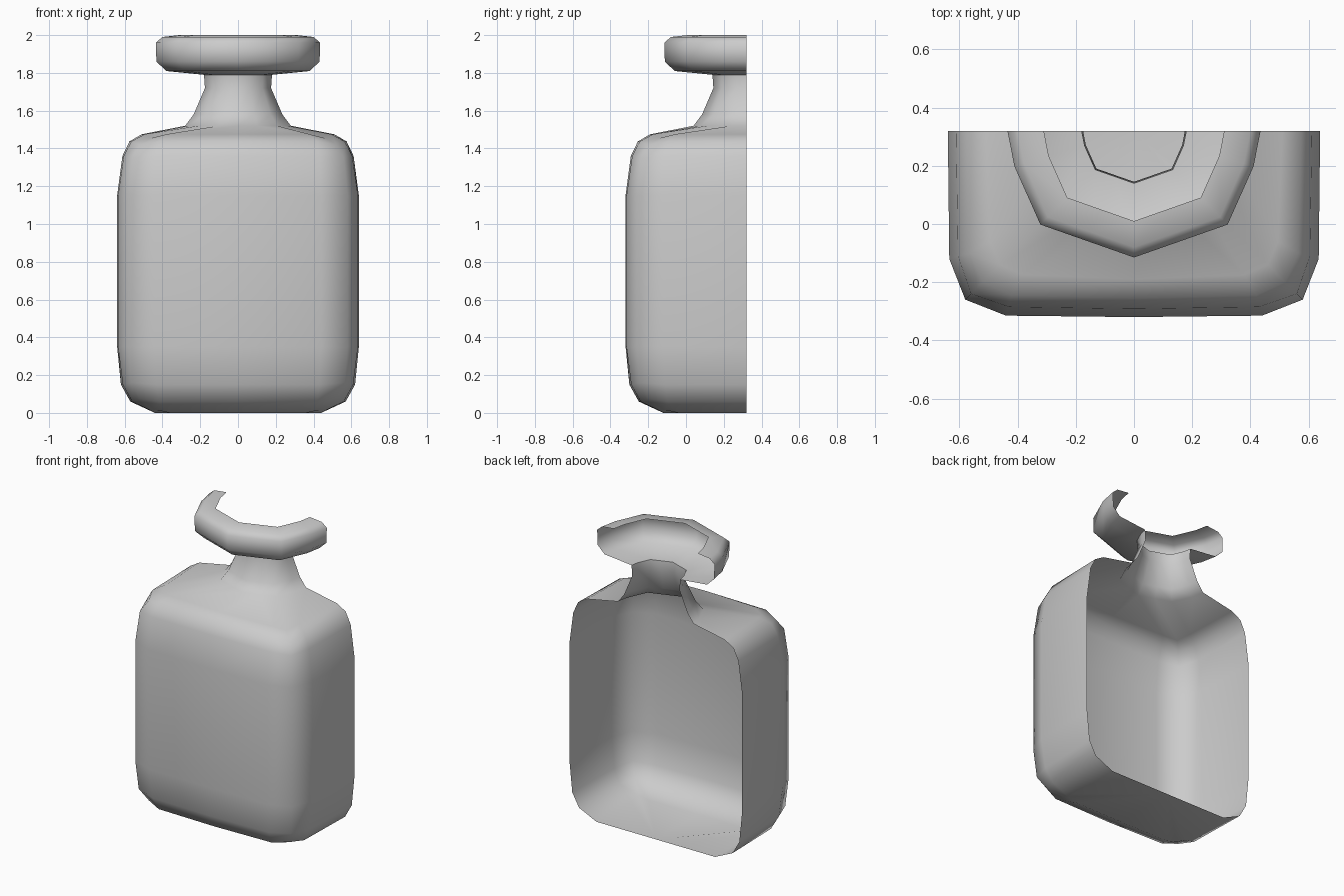
import bpy, bmesh, math

if "Cube" in bpy.data.objects:
    bpy.data.objects.remove(bpy.data.objects["Cube"])

CUT_Y = 0.32  # open back plane, also the bottle axis


def half_ring(bm, a, side_mid, diag, front_mid, z, z_diag):
    """Half section: side -> corner -> front -> corner -> side."""
    quarter = [(a, 0, z), (*side_mid, z), (diag, diag, z_diag), (*front_mid, z)]
    pts = quarter + [(0, a, z)] + [(-x, y, h) for x, y, h in reversed(quarter)]
    return [bm.verts.new((x, CUT_Y - y, h)) for x, y, h in pts]


def square_ring(bm, a, m, t, d, z, zd):
    return half_ring(bm, a, (m, t), d, (t, m), z, zd)


def round_ring(bm, a, z):
    return half_ring(bm, a, (0.945 * a, 0.28 * a), 0.74 * a,
                     (0.37 * a, 0.87 * a), z, z)


# Rounded square body: axis radius, side point, corner, height, corner height
body = [
    (.44, .437, .36, .43, 0, .015),
    (.57, .56, .42, .52, .06, .075),
    (.62, .61, .43, .565, .15, .16),
    (.64, .635, .44, .58, .35, .35),
    (.64, .635, .44, .58, 1.15, 1.15),
    (.612, .605, .43, .56, 1.36, 1.35),
    (.575, .565, .42, .52, 1.437, 1.42),
    (.51, .495, .38, .46, 1.475, 1.455),
]
# Octagonal neck and flared hollow lip: radius, height
neck = [(.28, 1.52), (.235, 1.58), (.175, 1.72), (.18, 1.79),
        (.38, 1.81), (.432, 1.86), (.435, 1.96), (.40, 1.99), (.31, 2.0)]

bm = bmesh.new()
rings = [square_ring(bm, *r) for r in body] + [round_ring(bm, *r) for r in neck]
for lo, hi in zip(rings, rings[1:]):
    for i in range(len(lo) - 1):
        bm.faces.new((lo[i + 1], lo[i], hi[i], hi[i + 1]))

# Closed base, fanned from the axis
centre = bm.verts.new((0, CUT_Y, 0))
base = rings[0]
for i in range(len(base) - 1):
    bm.faces.new((base[i], base[i + 1], centre))

bmesh.ops.recalc_face_normals(bm, faces=bm.faces)
front = min(bm.faces, key=lambda f: f.calc_center_median().y)
if front.normal.y > 0:
    bmesh.ops.reverse_faces(bm, faces=bm.faces)

mesh = bpy.data.meshes.new("half_bottle")
bm.to_mesh(mesh)
bm.free()
bottle = bpy.data.objects.new("half_bottle", mesh)
bpy.context.collection.objects.link(bottle)
bpy.context.view_layer.objects.active = bottle
bottle.select_set(True)
bpy.ops.object.shade_smooth_by_angle(angle=math.radians(80))
